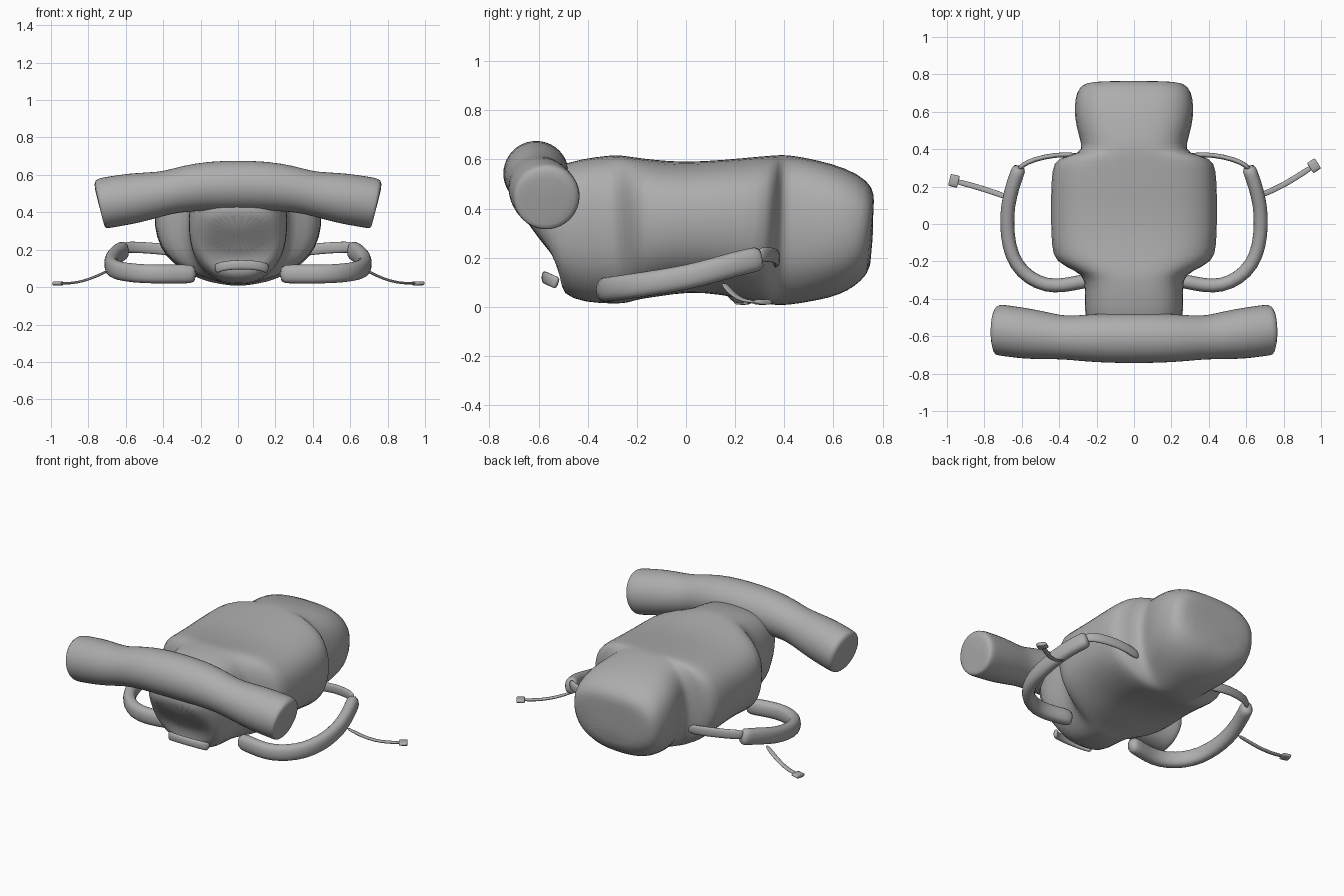
import bpy, bmesh, math
from mathutils import Vector

if "Cube" in bpy.data.objects:
    bpy.data.objects.remove(bpy.data.objects["Cube"])

fabric = bpy.data.materials.new("grey fabric")
fabric.use_nodes = True
GREY = (0.42, 0.42, 0.42, 1)
fabric.diffuse_color = GREY
fabric.node_tree.nodes["Principled BSDF"].inputs["Base Color"].default_value = GREY


def loft(name, sections, segs=16, power=2.0, taper=0.0, levels=1):
    """Skin rings along a path; each section is (point, half width, half height)."""
    bm = bmesh.new()
    pts = [Vector(s[0]) for s in sections]
    rings = []
    for i, (_, a, b) in enumerate(sections):
        tangent = (pts[min(i + 1, len(pts) - 1)] - pts[max(i - 1, 0)]).normalized()
        side = tangent.cross(Vector((0, 0, 1))).normalized()
        up = side.cross(tangent)
        ring = []
        for k in range(segs):
            t = math.tau * k / segs
            c, s = math.cos(t), math.sin(t)
            u = math.copysign(abs(c) ** (2 / power), c)
            v = math.copysign(abs(s) ** (2 / power), s)
            u *= 1 - taper * max(0, -v) ** 2
            ring.append(bm.verts.new(pts[i] + side * a * u + up * b * v))
        rings.append(ring)
    for r, q in zip(rings, rings[1:]):
        for k in range(segs):
            j = (k + 1) % segs
            bm.faces.new((r[k], r[j], q[j], q[k]))
    bm.faces.new(rings[0])
    bm.faces.new(rings[-1])
    bmesh.ops.recalc_face_normals(bm, faces=bm.faces)
    mesh = bpy.data.meshes.new(name)
    bm.to_mesh(mesh)
    bm.free()
    mesh.materials.append(fabric)
    obj = bpy.data.objects.new(name, mesh)
    bpy.context.collection.objects.link(obj)
    mod = obj.modifiers.new("soften", "SUBSURF")
    mod.levels = mod.render_levels = levels
    mesh.shade_smooth()
    return obj


# Pack body: y, half width, bottom, top
profile = [
    (-0.60, 0.16, 0.14, 0.42), (-0.585, 0.22, 0.09, 0.50), (-0.53, 0.26, 0.05, 0.57),
    (-0.42, 0.27, 0.015, 0.605), (-0.29, 0.26, 0.01, 0.62), (-0.25, 0.31, 0.015, 0.62),
    (-0.20, 0.43, 0.03, 0.61), (-0.12, 0.445, 0.04, 0.60), (0.0, 0.45, 0.06, 0.59),
    (0.15, 0.45, 0.05, 0.60), (0.29, 0.445, 0.02, 0.615), (0.35, 0.42, 0.01, 0.62),
    (0.375, 0.29, 0.005, 0.62), (0.42, 0.28, 0.005, 0.62), (0.52, 0.315, 0.02, 0.60),
    (0.62, 0.325, 0.035, 0.57), (0.70, 0.31, 0.06, 0.52), (0.74, 0.28, 0.10, 0.46),
    (0.76, 0.20, 0.16, 0.40)]
loft("pack_body", [((0, y, (lo + hi) / 2), w, (hi - lo) / 2) for y, w, lo, hi in profile],
     segs=24, power=3.0, taper=0.3)

# Rolled bedding: centre line droops and sweeps back at both ends
half = [(0.0, -0.61, 0.543, 0.136), (0.15, -0.61, 0.541, 0.134), (0.28, -0.61, 0.527, 0.125),
        (0.37, -0.608, 0.507, 0.117), (0.45, -0.60, 0.492, 0.125), (0.56, -0.588, 0.475, 0.137),
        (0.67, -0.573, 0.457, 0.138), (0.72, -0.566, 0.448, 0.138), (0.738, -0.565, 0.445, 0.132),
        (0.745, -0.565, 0.443, 0.10)]
row = [(-x, y, z, r) for x, y, z, r in half[:0:-1]] + half
loft("bedroll", [((x, y, z), r, r) for x, y, z, r in row], segs=20)

# Shoulder straps, webbing and loose tails on each side
padded = [(0.22, -0.30, 0.07), (0.29, -0.31, 0.07), (0.38, -0.33, 0.07), (0.47, -0.33, 0.07),
          (0.56, -0.29, 0.075), (0.63, -0.22, 0.085), (0.67, -0.12, 0.10), (0.68, 0.0, 0.12),
          (0.675, 0.10, 0.145), (0.65, 0.20, 0.175), (0.625, 0.27, 0.19), (0.61, 0.31, 0.20)]
webbing = [(0.62, 0.29, 0.21), (0.58, 0.33, 0.215), (0.48, 0.36, 0.21), (0.37, 0.375, 0.20),
           (0.25, 0.36, 0.18)]
tails = {1: [(0.67, 0.15, 0.10), (0.74, 0.18, 0.06), (0.82, 0.22, 0.03), (0.89, 0.265, 0.02),
             (0.96, 0.31, 0.02)],
         -1: [(0.67, 0.14, 0.10), (0.75, 0.17, 0.06), (0.83, 0.195, 0.03), (0.90, 0.215, 0.02),
              (0.96, 0.23, 0.02)]}
for sx, label in ((1, "left"), (-1, "right")):
    def mirrored(points):
        return [(x * sx, y, z) for x, y, z in points]
    loft(label + "_shoulder_strap", [(p, 0.039, 0.052) for p in mirrored(padded)],
         segs=12, power=2.4)
    loft(label + "_strap_webbing", [(p, 0.014, 0.032) for p in mirrored(webbing)],
         segs=8, power=3)
    tail = mirrored(tails[sx])
    loft(label + "_strap_tail", [(p, 0.016, 0.007) for p in tail], segs=8, power=3)
    end, before = Vector(tail[-1]), Vector(tail[-2])
    step = (end - before).normalized()
    loft(label + "_tail_tip", [(end + step * d, 0.034, 0.012) for d in (-0.022, -0.02, 0.025, 0.028)],
         segs=8, power=4)

# Grab handle: a flat arch on the front face
arch = [(0.02 + 0.135 * math.cos(a), -0.52 - 0.055 * math.sin(a), 0.095 + 0.025 * math.sin(a))
        for a in [math.pi * k / 10 for k in range(11)]]
loft("grab_handle", [(p, 0.014, 0.026) for p in arch], segs=10, power=2.6)
